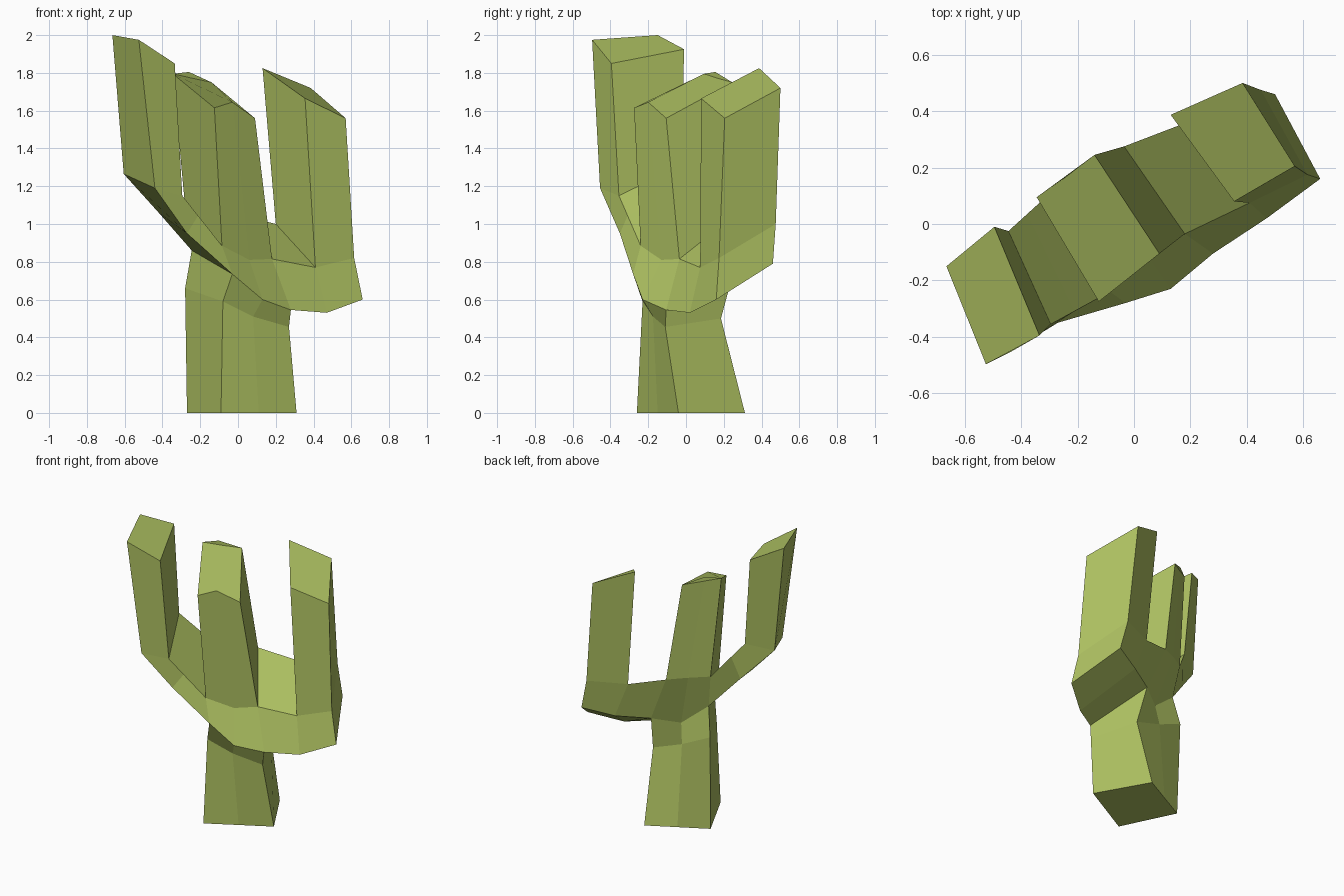
import bpy
import bmesh
from mathutils import Vector

cube = bpy.data.objects.get("Cube")
if cube:
    bpy.data.objects.remove(cube, do_unlink=True)

green = bpy.data.materials.new("cactus_green")
green.use_nodes = True
COLOUR = (0.42, 0.53, 0.12, 1.0)
green.diffuse_color = COLOUR
green.node_tree.nodes["Principled BSDF"].inputs["Base Color"].default_value = COLOUR


def mid(a, b, t=0.5):
    return tuple(Vector(a).lerp(Vector(b), t))


def loft(name, rings):
    """Skin matching rings into a closed, flat-shaded solid."""
    mesh = bpy.data.meshes.new(name)
    bm = bmesh.new()
    loops = [[bm.verts.new(p) for p in ring] for ring in rings]
    n = len(loops[0])
    for low, high in zip(loops, loops[1:]):
        for i in range(n):
            j = (i + 1) % n
            bm.faces.new((low[i], low[j], high[j], high[i]))
    bm.faces.new(loops[0][::-1])
    bm.faces.new(loops[-1])
    bmesh.ops.recalc_face_normals(bm, faces=bm.faces)
    bm.to_mesh(mesh)
    bm.free()
    mesh.materials.append(green)
    obj = bpy.data.objects.new(name, mesh)
    bpy.context.collection.objects.link(obj)


# Base rings of the three arms: (outer/front corners first, going round)
tall_base = [(-.605, -.13, 1.265), (-.44, -.455, 1.19), (-.295, -.355, 1.15), (-.445, -.025, 1.31)]
tall_top = [(-.665, -.15, 2), (-.525, -.497, 1.975), (-.335, -.395, 1.85), (-.495, -.01, 1.925)]

mid_base = [(-.085, -.24, .885), (.06, -.13, .81), (.18, -.035, .815),
            (-.035, .275, 1.06), (-.16, .205, 1.08), (-.28, .125, 1.09)]
mid_top = [(-.125, -.275, 1.615), (-.03, -.2, 1.645), (.09, -.105, 1.56),
           (-.14, .245, 1.75), (-.26, .155, 1.805), (-.345, .095, 1.795)]

end_base = [(.41, .075, .77), (.615, .175, .82), (.45, .475, 1.0), (.2, .365, 1.0)]
end_top = [(.355, .08, 1.665), (.57, .205, 1.56), (.385, .5, 1.72), (.13, .387, 1.825)]

# Lower rims of the crossbar, front and back
front_rim = [(-.27, -.35, .95), (-.03, -.28, .735), (.13, -.23, .6),
             (.28, -.105, .545), (.47, .02, .53), (.66, .16, .6)]
back_rim = [(-.42, -.01, 1.06), (-.245, .095, .86), (-.06, .14, .71),
            (.1, .25, .74), (.3, .37, .75), (.5, .46, .79)]

# Upright arms
loft("tall_arm", [tall_base, tall_top])
loft("middle_arm", [mid_base, mid_top])
loft("end_arm", [end_base, end_top])

# Crossbar sweeping under the arms
A, B, C, D = tall_base
F, FG, G, H, EH, E = mid_base
L, K, J, I = end_base
front_top = [mid(C, F, .4), F, FG, G, L, K]
back_top = [mid(D, E, .4), E, EH, H, I, J]
loft("crossbar", [(B, C, D, A)] + list(zip(front_rim, front_top, back_top, back_rim)))

# Trunk: foot, waist, and the rim where it meets the crossbar
foot = [(-.09, -.26, 0), (.31, -.04, 0), (.11, .312, 0), (-.27, .11, 0)]
foot_ring = [foot[0], mid(foot[0], foot[1]), foot[1], foot[2], mid(foot[2], foot[3]), foot[3]]
waist = [(-.08, -.23, .59), (.08, -.175, .51), (.27, -.11, .455),
         (.13, .185, .5), (-.08, .16, .57), (-.28, .13, .66)]
loft("trunk", [foot_ring, waist, front_rim[1:4] + back_rim[3:0:-1]])
